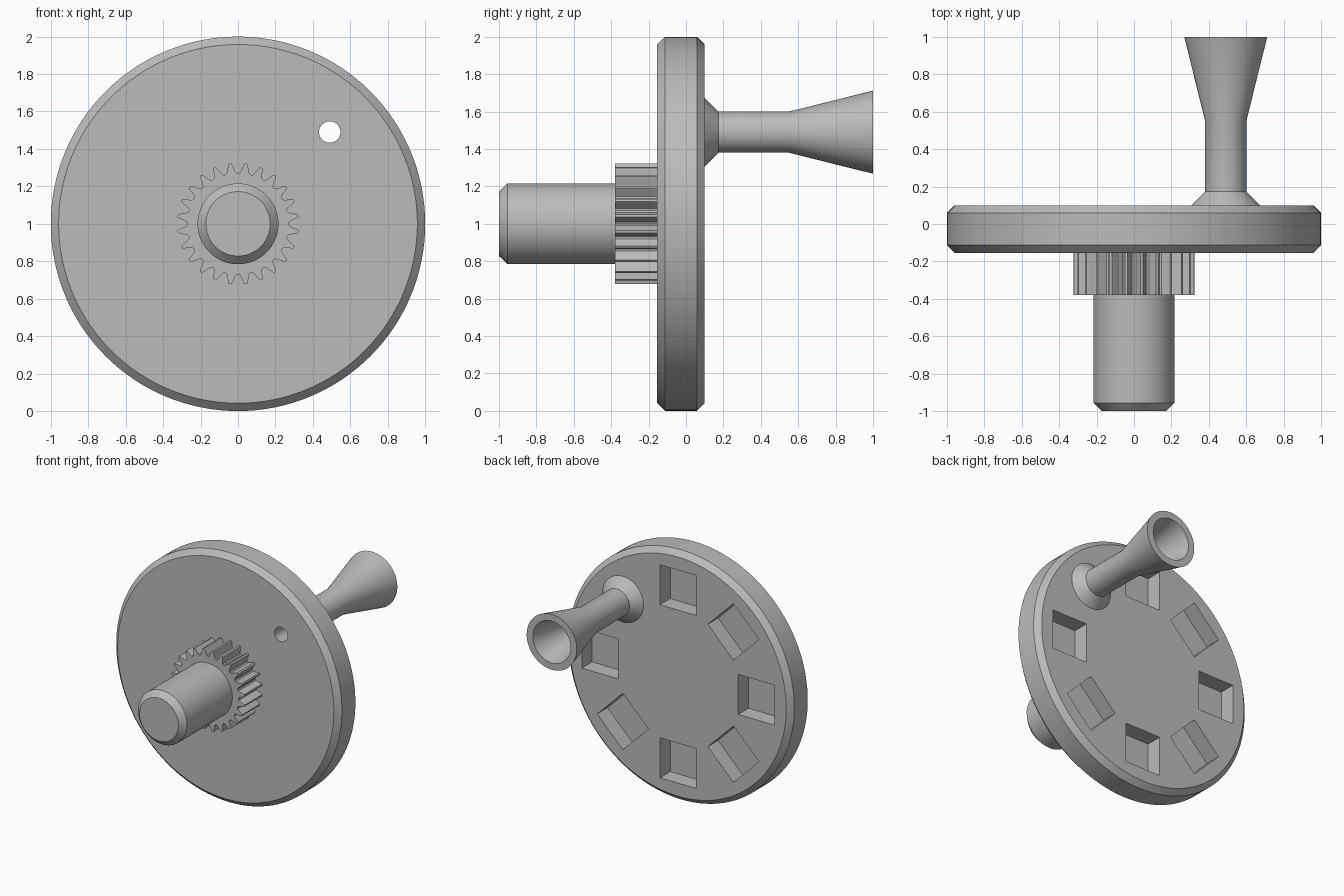
import bpy, bmesh, math
from mathutils import Matrix, Vector

cube = bpy.data.objects.get("Cube")
if cube:
    bpy.data.objects.remove(cube, do_unlink=True)

grey = bpy.data.materials.new("plain grey")
grey.use_nodes = True
grey.diffuse_color = (0.5, 0.5, 0.5, 1)
grey.node_tree.nodes["Principled BSDF"].inputs["Base Color"].default_value = (0.5, 0.5, 0.5, 1)

HANDLE = Vector((0.49, 0, 1.49))
AXIS = Vector((0, 0, 1))
DISC_FRONT, DISC_BACK = -0.155, 0.10
BORE = 0.057


def finish(bm, name):
    bmesh.ops.remove_doubles(bm, verts=bm.verts, dist=1e-5)
    bmesh.ops.recalc_face_normals(bm, faces=bm.faces)
    mesh = bpy.data.meshes.new(name)
    bm.to_mesh(mesh)
    bm.free()
    mesh.materials.append(grey)
    obj = bpy.data.objects.new(name, mesh)
    bpy.context.collection.objects.link(obj)
    return obj


def activate(obj):
    bpy.ops.object.select_all(action='DESELECT')
    obj.select_set(True)
    bpy.context.view_layer.objects.active = obj


def smooth(obj):
    activate(obj)
    bpy.ops.object.shade_smooth_by_angle(angle=math.radians(25))


def lathe(name, profile, centre=AXIS, steps=96, closed=False):
    """Turn (radius, y) points around a line parallel to y."""
    bm = bmesh.new()
    verts = [bm.verts.new(centre + Vector((r, y, 0))) for r, y in profile]
    pairs = list(zip(verts, verts[1:]))
    if closed:
        pairs.append((verts[-1], verts[0]))
    edges = [bm.edges.new(p) for p in pairs]
    bmesh.ops.spin(bm, geom=verts + edges, cent=centre, axis=(0, 1, 0),
                   angle=math.tau, steps=steps, use_duplicate=False)
    # Cap the flat ends of open profiles
    if not closed:
        bmesh.ops.remove_doubles(bm, verts=bm.verts, dist=1e-5)
        rim = [e for e in bm.edges if e.is_boundary]
        bmesh.ops.holes_fill(bm, edges=rim, sides=0)
    return finish(bm, name)


def cut(target, cutter):
    activate(target)
    mod = target.modifiers.new("cut", 'BOOLEAN')
    mod.operation, mod.solver, mod.object = 'DIFFERENCE', 'EXACT', cutter
    bpy.ops.object.modifier_apply(modifier=mod.name)
    bpy.data.objects.remove(cutter, do_unlink=True)


# Chamfered wheel disc
bevel = 0.042
disc = lathe("wheel_disc", [(1 - bevel, DISC_FRONT), (1, DISC_FRONT + bevel),
                            (1, DISC_BACK - bevel), (1 - bevel, DISC_BACK)], steps=128)

# Seven square pockets in the back, the handle takes the eighth place
pocket, depth, ring = 0.32, 0.13, 0.693
bm = bmesh.new()
for i in range(8):
    if i == 1:
        continue
    place = (Matrix.Translation(AXIS) @ Matrix.Rotation(-i * math.tau / 8, 4, 'Y')
             @ Matrix.Translation((ring, DISC_BACK, 0))
             @ Matrix.Diagonal((pocket, 2 * depth, pocket, 1)))
    bmesh.ops.create_cube(bm, size=1, matrix=place)
cut(disc, finish(bm, "pocket_cutter"))

# Hole that carries the handle bore through the disc
cut(disc, lathe("hole_cutter", [(BORE, -0.5), (BORE, 0.5)], HANDLE, 48))
smooth(disc)

# Hollow flared handle
smooth(lathe("handle", [(0.183, DISC_BACK), (0.11, 0.173), (0.11, 0.55), (0.222, 1),
                        (0.167, 1), (BORE, 0.55), (BORE, DISC_BACK)],
             HANDLE, 64, closed=True))

# Gear: each tooth is a repeated outline of (fraction of pitch, radius)
teeth, root, tip = 24, 0.27, 0.325
tooth = [(-0.36, root + 0.004), (-0.27, root + 0.016), (-0.15, tip - 0.012), (-0.08, tip),
         (0.08, tip), (0.15, tip - 0.012), (0.27, root + 0.016), (0.36, root + 0.004), (0.5, root)]
bm = bmesh.new()
outline = []
for i in range(teeth):
    for step, r in tooth:
        a = (i + 0.5 + step) * math.tau / teeth
        outline.append(bm.verts.new((r * math.cos(a), -0.38, 1 + r * math.sin(a))))
face = bm.faces.new(outline)
extruded = bmesh.ops.extrude_face_region(bm, geom=[face], use_keep_orig=True)["geom"]
bmesh.ops.translate(bm, vec=(0, DISC_FRONT + 0.38, 0),
                    verts=[v for v in extruded if isinstance(v, bmesh.types.BMVert)])
smooth(finish(bm, "gear"))

# Chamfered shaft
smooth(lathe("shaft", [(0.172, -1), (0.216, -0.955), (0.216, -0.38)], steps=64))
